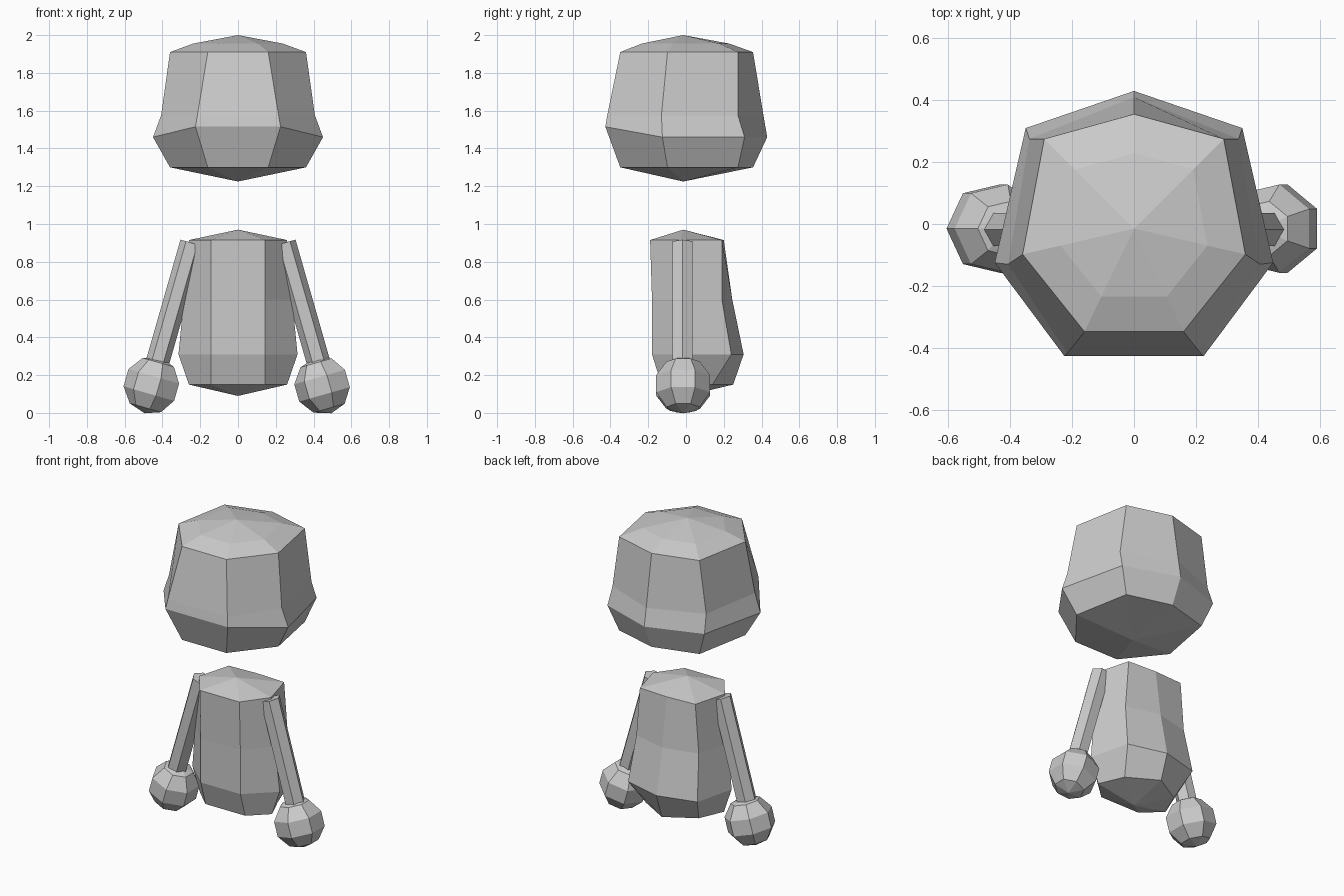
import bpy, bmesh, math
from mathutils import Vector, Matrix

cube = bpy.data.objects.get("Cube")
if cube:
    bpy.data.objects.remove(cube, do_unlink=True)

# Single grey material
grey = bpy.data.materials.new("plain_grey")
grey.use_nodes = True
colour = (0.6, 0.6, 0.6, 1)
grey.diffuse_color = colour
grey.node_tree.nodes["Principled BSDF"].inputs["Base Color"].default_value = colour


def finish(bm, name):
    bmesh.ops.recalc_face_normals(bm, faces=bm.faces)
    mesh = bpy.data.meshes.new(name)
    bm.to_mesh(mesh)
    bm.free()
    mesh.materials.append(grey)
    obj = bpy.data.objects.new(name, mesh)
    bpy.context.collection.objects.link(obj)
    return obj


def ring(front, side, rear, back):
    """Seven points mirrored in x; each half point is (x, y, z), back is (y, z)."""
    half = [front, side, rear]
    return half + [(0, *back)] + [(-x, y, z) for x, y, z in reversed(half)]


def loft(name, top, rings, bottom):
    """Skin seven-sided rings and close both ends with a fan."""
    bm = bmesh.new()
    loops = [[bm.verts.new(p) for p in r] for r in rings]
    for a, b in zip(loops, loops[1:]):
        for i in range(7):
            j = (i + 1) % 7
            bm.faces.new((a[i], a[j], b[j], b[i]))
    for tip, loop in ((top, loops[0]), (bottom, loops[-1])):
        v = bm.verts.new(tip)
        for i in range(7):
            bm.faces.new((v, loop[i], loop[(i + 1) % 7]))
    return finish(bm, name)


# Floating head
def head_cap(s, z):
    return ring((.16 * s, -.015 - .333 * s, z), (.36 * s, -.015 - .083 * s, z),
                (.29 * s, -.015 + .29 * s, z), (-.015 + .37 * s, z))


loft("head", (0, -.015, 2.0), [
    head_cap(.66, 1.955),
    head_cap(1, 1.91),
    ring((.215, -.417, 1.575), (.407, -.13, 1.575), (.338, .275, 1.575), (.41, 1.575)),
    ring((.225, -.427, 1.515), (.45, -.125, 1.46), (.35, .31, 1.46), (.43, 1.46)),
    head_cap(1, 1.30)], (0, -.015, 1.225))

# Body, bulging backwards low down
loft("body", (0, -.015, .97), [
    ring((.143, -.19, .915), (.26, -.03, .915), (.20, .19, .915), (.20, .915)),
    ring((.143, -.18, .60), (.287, -.03, .60), (.225, .19, .60), (.245, .60)),
    ring((.143, -.18, .31), (.315, -.02, .31), (.25, .24, .31), (.305, .31)),
    ring((.143, -.13, .15), (.26, -.02, .15), (.19, .14, .15), (.25, .15))],
    (0, .0, .09))

# Arms and hands, both along the same tilted axis
for side, word in ((1, "left"), (-1, "right")):
    shoulder = Vector((side * .245, -.018, .90))
    hand = Vector((side * .452, -.015, .146))
    tilt = math.radians(-16 * side)
    turn = Matrix.Rotation(tilt, 4, 'Y')

    axis = turn.to_3x3() @ Vector((0, 0, 1))
    length = .70
    bm = bmesh.new()
    bmesh.ops.create_cone(bm, cap_ends=True, segments=6, radius1=.062, radius2=.062, depth=length,
                          matrix=Matrix.Translation(shoulder - axis * length / 2) @ turn
                          @ Matrix.Rotation(math.pi / 2, 4, 'Z'))
    finish(bm, word + "_arm")

    bm = bmesh.new()
    bmesh.ops.create_uvsphere(bm, u_segments=7, v_segments=5, radius=.154,
                              matrix=Matrix.Translation(hand) @ turn
                              @ Matrix.Rotation(math.pi / 2, 4, 'Z'))
    finish(bm, word + "_hand")
